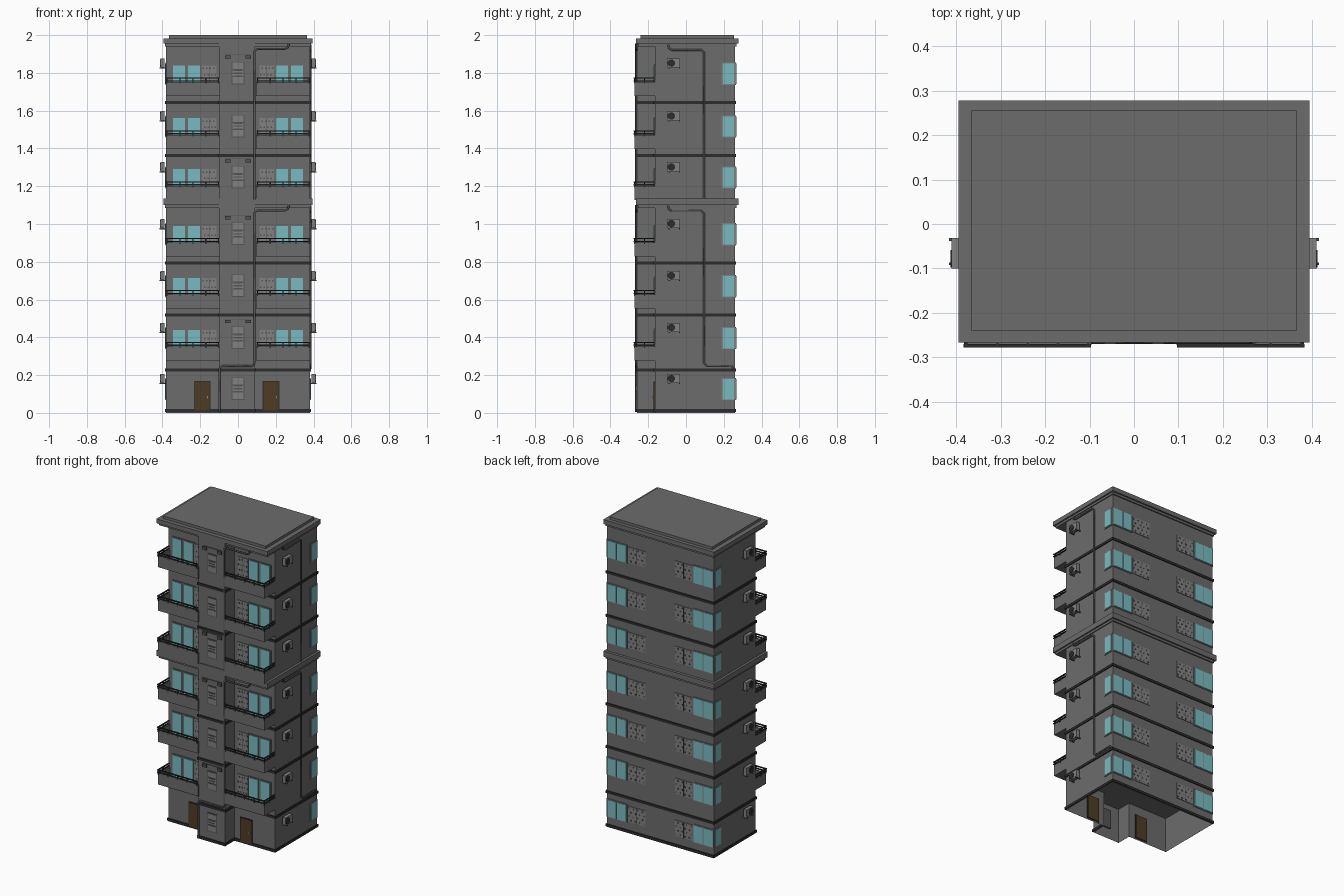
import bpy
import bmesh
from mathutils import Matrix, Vector

cube = bpy.data.objects.get("Cube")
if cube:
    bpy.data.objects.remove(cube)


def material(name, r, g, b):
    m = bpy.data.materials.new(name)
    m.use_nodes = True
    m.diffuse_color = (r, g, b, 1)
    m.node_tree.nodes["Principled BSDF"].inputs["Base Color"].default_value = (r, g, b, 1)
    return m


WALL = material("wall grey", 0.15, 0.15, 0.15)
PANEL = material("panel grey", 0.22, 0.22, 0.22)
PIPE = material("pipe grey", 0.09, 0.09, 0.09)
DARK = material("dark trim", 0.025, 0.025, 0.025)
GLASS = material("teal glass", 0.19, 0.5, 0.53)
WOOD = material("door brown", 0.075, 0.045, 0.018)
BRASS = material("handle brass", 0.4, 0.22, 0.05)


def finish(name, bm, mat):
    mesh = bpy.data.meshes.new(name)
    bmesh.ops.recalc_face_normals(bm, faces=bm.faces)
    bm.to_mesh(mesh)
    bm.free()
    mesh.materials.append(mat)
    obj = bpy.data.objects.new(name, mesh)
    bpy.context.collection.objects.link(obj)
    return obj


def boxes(name, mat, items, mirror=False):
    """Join boxes given as (x0, x1, y0, y1, z0, z1), optionally mirrored in x."""
    items = list(items)
    if mirror:
        items += [(-b[1], -b[0], *b[2:]) for b in items]
    bm = bmesh.new()
    for x0, x1, y0, y1, z0, z1 in items:
        mid = Vector((x0 + x1, y0 + y1, z0 + z1)) / 2
        size = Matrix.Diagonal((x1 - x0, y1 - y0, z1 - z0, 1))
        bmesh.ops.create_cube(bm, size=1, matrix=Matrix.Translation(mid) @ size)
    return finish(name, bm, mat)


BACK, FRONT, STAIR, SIDE = 0.26, -0.165, -0.26, 0.38


def storey(name, mat, z0, z1, grow=0.0, top=True, bottom=True):
    """Extrude the floor plan: a wide block with a stair tower in front."""
    s, f, b = SIDE + grow, FRONT - grow, BACK + grow
    l, r, t = -0.1 - grow, 0.09 + grow, STAIR - grow
    plan = [(-s, b), (-s, f), (l, f), (l, t), (r, t), (r, f), (s, f), (s, b)]
    bm = bmesh.new()
    low = [bm.verts.new((x, y, z0)) for x, y in plan]
    high = [bm.verts.new((x, y, z1)) for x, y in plan]
    for i in range(len(plan)):
        j = (i + 1) % len(plan)
        bm.faces.new((low[i], low[j], high[j], high[i]))
    if top:
        bm.faces.new(high)
    if bottom:
        bm.faces.new(low[::-1])
    return finish(name, bm, mat)


# Walls: hollow ground storey, closed tower above
storey("ground_storey", WALL, 0, 0.225, top=False, bottom=False)
storey("tower_body", WALL, 0.225, 1.957)

# Dark floor bands and plinth
for i, z in enumerate((0.005, 0.22, 0.51, 0.785, 1.355, 1.635)):
    band = storey(f"floor_band_{i}", DARK, z, z + 0.016, 0.006, top=False, bottom=False)
    shell = band.modifiers.new("thickness", "SOLIDIFY")
    shell.thickness = 0.008

# Cornices and roof
cornices = []
for z0, z1 in ((1.1, 1.135), (1.955, 1.983)):
    cornices.append((-0.395, 0.395, -0.266, 0.278, z0, z1))
    cornices.append((-0.386, 0.386, -0.255, 0.268, z0 - 0.014, z0))
boxes("cornices", WALL, cornices)
boxes("roof_cap", WALL, [(-0.365, 0.365, -0.24, 0.255, 1.98, 2.0)])

# Height of the window heads on each storey
HEADS = (0.18, 0.45, 0.725, 1.0, 1.3, 1.57, 1.85)
UPPER = HEADS[1:]

# Corner windows at the back
frames, panes = [], []
for h in HEADS:
    z0, z1 = h - 0.108, h
    frames.append((0.375, 0.384, 0.188, BACK, z0 - 0.005, z1 + 0.005))
    panes.append((0.375, 0.387, 0.196, 0.253, z0, z1))
    frames.append((0.235, SIDE, 0.255, 0.264, z0 - 0.005, z1 + 0.005))
    panes += [(x, x + 0.064, 0.255, 0.267, z0, z1) for x in (0.24, 0.311)]
boxes("back_window_frames", PANEL, frames, True)
boxes("back_window_panes", GLASS, panes, True)

# Balcony doors
frames, panes = [], []
for h in UPPER:
    frames.append((0.192, 0.353, FRONT - 0.004, FRONT + 0.005, h - 0.155, h - 0.004))
    panes += [(x, x + 0.064, FRONT - 0.008, FRONT, h - 0.15, h - 0.01) for x in (0.2, 0.281)]
boxes("balcony_door_frames", WALL, frames, True)
boxes("balcony_door_panes", GLASS, panes, True)

# Patterned screens beside the windows
screens, dots, edges = [], [], []


def screen(x0, x1, y, out, z0, z1):
    screens.append((x0, x1, y - 0.004, y + 0.004, z0, z1))
    middle = (x0 + x1) / 2
    edges.append((middle - 0.002, middle + 0.002, y - 0.005, y + 0.005, z0, z1))
    for row in range(4):
        for col in range(4):
            x = x0 + (x1 - x0) * (col + 0.3 + 0.4 * (row % 2)) / 4
            z = z0 + (z1 - z0) * (row + 0.5) / 4
            face = y + out * 0.003
            dots.append((x - 0.004, x + 0.004, face - 0.003, face + 0.003, z - 0.004, z + 0.004))


for h in HEADS:
    screen(0.105, 0.23, BACK, 1, h - 0.105, h - 0.004)
for h in UPPER:
    screen(0.115, 0.19, FRONT, -1, h - 0.14, h - 0.01)
boxes("screens", PANEL, screens, True)
boxes("screen_dots", PIPE, dots, True)
boxes("screen_edges", PIPE, edges, True)

# Stair tower windows and lamps
boxes("stair_window_frames", PIPE,
      [(-0.034, 0.034, STAIR - 0.003, STAIR + 0.01, h - 0.112, h + 0.008) for h in HEADS])
boxes("stair_window_panels", PANEL,
      [(-0.029, 0.029, STAIR - 0.006, STAIR, h - 0.106 + k * 0.038, h - 0.072 + k * 0.038)
       for h in HEADS for k in range(3)])
boxes("stair_window_bars", PIPE,
      [(-0.024, 0.024, STAIR - 0.008, STAIR, h - 0.07 + k, h - 0.064 + k)
       for h in HEADS for k in (0, 0.015, 0.03)])
lit = [HEADS[i] for i in (1, 3, 4, 6)]
boxes("stair_lamps", PIPE, [(0.04, 0.068, -0.27, STAIR, h + 0.025, h + 0.042) for h in lit], True)
boxes("lamp_cables", PIPE, [(-0.068, 0.068, STAIR - 0.004, STAIR, h + 0.044, h + 0.048) for h in lit])

# Balconies: slab, parapet and railing
solid, rails = [], []
for h in UPPER:
    z = h - 0.172
    top = z + 0.073
    solid += [(0.095, 0.378, -0.268, FRONT, z, z + 0.012),
              (0.095, 0.378, -0.272, -0.262, z, top),
              (0.37, 0.38, -0.272, FRONT, z, top)]
    for rail in (top + 0.004, top + 0.019):
        rails += [(0.097, 0.383, -0.278, -0.27, rail, rail + 0.006),
                  (0.374, 0.382, -0.278, FRONT, rail, rail + 0.006)]
    rails += [(x, x + 0.006, -0.275, -0.269, top - 0.008, top + 0.022)
              for x in (0.1, 0.168, 0.236, 0.304, 0.374)]
    rails.append((0.375, 0.381, -0.222, -0.216, top - 0.008, top + 0.022))
boxes("balconies", WALL, solid, True)
boxes("balcony_rails", DARK, rails, True)

# Air conditioners with fans and brackets
boxes("air_conditioners", PANEL,
      [(0.388, 0.41, -0.1, -0.032, h - 0.022, h + 0.027) for h in HEADS], True)
boxes("unit_brackets", PIPE,
      [(SIDE, 0.416, y, y + 0.006, h - 0.028, h - 0.021)
       for h in HEADS for y in (-0.092, -0.038)], True)
bm = bmesh.new()
for h in HEADS:
    for side in (-1, 1):
        place = Matrix.Translation((side * 0.41, -0.078, h + 0.002)) @ Matrix.Rotation(1.5708, 4, "Y")
        bmesh.ops.create_cone(bm, cap_ends=True, segments=16, radius1=0.02, radius2=0.02,
                              depth=0.006, matrix=place)
finish("unit_fans", bm, DARK)

# Ground floor doors
DOORS = (-0.23, 0.135)
boxes("door_frames", DARK, [(x - 0.004, x + 0.084, FRONT - 0.003, FRONT + 0.003, 0.01, 0.168) for x in DOORS])
boxes("entrance_doors", WOOD, [(x, x + 0.08, FRONT - 0.007, FRONT + 0.007, 0.012, 0.164) for x in DOORS])
boxes("door_handles", BRASS, [(x + 0.066, x + 0.072, FRONT - 0.013, FRONT, 0.075, 0.09) for x in DOORS])


# Drain pipes
def pipe(name, points):
    curve = bpy.data.curves.new(name, "CURVE")
    curve.dimensions = "3D"
    curve.bevel_depth = 0.006
    curve.bevel_resolution = 1
    line = curve.splines.new("POLY")
    line.points.add(len(points) - 1)
    for p, co in zip(line.points, points):
        p.co = (*co, 1)
    curve.materials.append(PIPE)
    bpy.context.collection.objects.link(bpy.data.objects.new(name, curve))


def front_run(top, end):
    path = [(0.27, top), (0.265, top - 0.02), (0.25, top - 0.028), (0.1, top - 0.028),
            (0.088, top - 0.04)] + end
    return [(x, -0.264, z) for x, z in path]


def side_run(top, end):
    path = [(-0.095, top), (-0.09, top - 0.02), (-0.075, top - 0.028), (0.08, top - 0.028),
            (0.095, top - 0.042)] + end
    return [(0.384, y, z) for y, z in path]


pipe("front_pipe_upper", front_run(1.955, [(0.088, 1.13)]))
pipe("front_pipe_lower", front_run(1.1, [(0.088, 0.265), (0.075, 0.248), (-0.085, 0.248),
                                         (-0.098, 0.235), (-0.098, 0.005)]))
pipe("side_pipe_upper", side_run(1.95, [(0.095, 1.13)]))
pipe("side_pipe_lower", side_run(1.098, [(0.095, 0.265), (0.11, 0.25), (0.24, 0.25), (0.25, 0.235)]))
